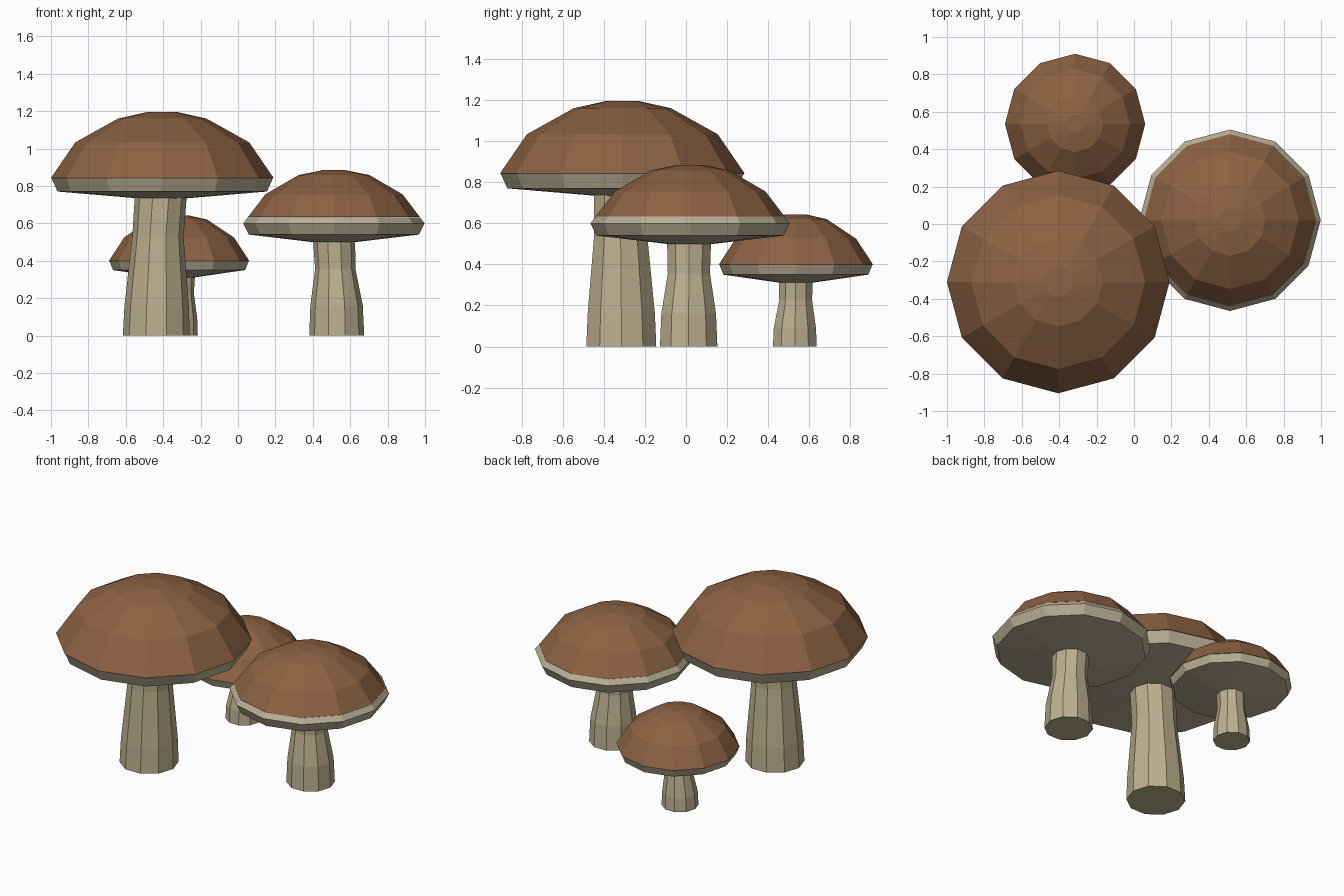
import bpy, bmesh, math

if "Cube" in bpy.data.objects:
    bpy.data.objects.remove(bpy.data.objects["Cube"])


def material(name, rgb):
    m = bpy.data.materials.new(name)
    m.diffuse_color = (*rgb, 1)
    m.use_nodes = True
    m.node_tree.nodes["Principled BSDF"].inputs["Base Color"].default_value = m.diffuse_color
    return m


BROWN = material("cap_brown", (0.262, 0.122, 0.056))
CREAM = material("gill_cream", (0.49, 0.435, 0.305))
STEM = material("stem_beige", (0.51, 0.434, 0.275))


def loft(name, rings, sides, mat):
    """Closed faceted solid from rings of (x, y, z, radius), bottom to top."""
    bm = bmesh.new()
    loops = []
    for x, y, z, r in rings:
        loops.append([bm.verts.new((x + r * math.cos(2 * math.pi * i / sides),
                                    y + r * math.sin(2 * math.pi * i / sides), z))
                      for i in range(sides)])
    for a, b in zip(loops, loops[1:]):
        for i in range(sides):
            j = (i + 1) % sides
            bm.faces.new((a[i], a[j], b[j], b[i]))
    bm.faces.new(loops[0][::-1])
    bm.faces.new(loops[-1])
    me = bpy.data.meshes.new(name)
    bm.to_mesh(me)
    bm.free()
    me.materials.append(mat)
    ob = bpy.data.objects.new(name, me)
    bpy.context.collection.objects.link(ob)
    return ob


def mushroom(size, cx, cy, stem, gills, dome):
    # Stem: slightly leaning, flared foot
    loft(size + "_stem", [(x, y, z, r) for x, y, z, r in stem], 10, STEM)
    # Pale gill plate with its bevelled rim
    loft(size + "_gills", [(cx, cy, z, r) for r, z in gills], 12, CREAM)
    # Brown domed cap
    loft(size + "_cap", [(cx, cy, z, r) for r, z in dome], 12, BROWN)


mushroom("large", -0.405, -0.31,
         [(-0.437, -0.315, 0, 0.179), (-0.435, -0.315, 0.16, 0.172),
          (-0.428, -0.318, 0.53, 0.137), (-0.412, -0.315, 0.76, 0.139)],
         [(0.12, 0.733), (0.56, 0.77), (0.592, 0.842)],
         [(0.595, 0.843), (0.465, 1.033), (0.237, 1.16), (0.08, 1.195)])

mushroom("medium", 0.513, 0.02,
         [(0.528, 0.013, 0, 0.147), (0.527, 0.013, 0.16, 0.14),
          (0.52, 0.014, 0.355, 0.108), (0.513, 0.015, 0.53, 0.113)],
         [(0.1, 0.498), (0.455, 0.54), (0.485, 0.60), (0.46, 0.632)],
         [(0.46, 0.633), (0.367, 0.755), (0.19, 0.858), (0.062, 0.884)])

mushroom("small", -0.315, 0.535,
         [(-0.327, 0.53, 0, 0.112), (-0.326, 0.53, 0.09, 0.108),
          (-0.32, 0.534, 0.225, 0.084), (-0.316, 0.534, 0.34, 0.087)],
         [(0.075, 0.31), (0.353, 0.35), (0.373, 0.399)],
         [(0.375, 0.40), (0.293, 0.525), (0.15, 0.62), (0.05, 0.643)])
